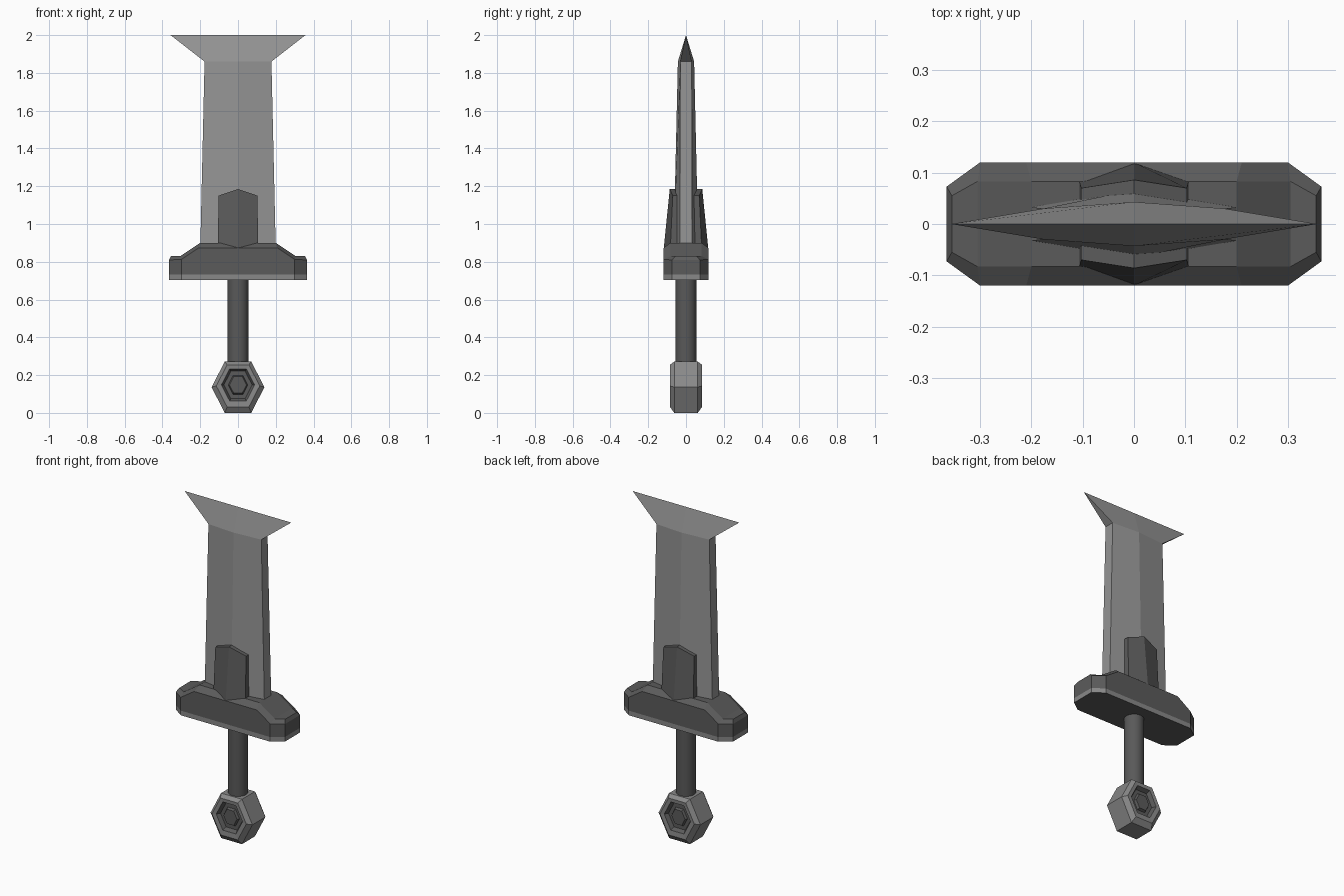
import bpy, bmesh, math

if "Cube" in bpy.data.objects:
    bpy.data.objects.remove(bpy.data.objects["Cube"])


def material(name, v):
    m = bpy.data.materials.new(name)
    m.diffuse_color = (v, v, v, 1)
    m.use_nodes = True
    m.node_tree.nodes["Principled BSDF"].inputs["Base Color"].default_value = m.diffuse_color
    return m


STEEL = material("blade steel", 0.30)
DARK = material("dark metal", 0.105)
TRIM = material("light trim", 0.25)
GRIP = material("grip grey", 0.10)


def loft(name, loops, mats, rule=None, strip_caps=False):
    """Skin a stack of equal-length loops and cap both ends."""
    bm = bmesh.new()
    rings = [[bm.verts.new(p) for p in loop] for loop in loops]
    n = len(rings[0])
    for k, (a, b) in enumerate(zip(rings, rings[1:])):
        for i in range(n):
            j = (i + 1) % n
            f = bm.faces.new((a[i], a[j], b[j], b[i]))
            f.material_index = rule(k) if rule else 0
    for ring, k in ((rings[0], -1), (rings[-1], len(rings) - 1)):
        if strip_caps:
            quads = [(ring[i], ring[i + 1], ring[n - 2 - i], ring[n - 1 - i])
                     for i in range(n // 2 - 1)]
        else:
            quads = [ring]
        for q in quads:
            f = bm.faces.new(q)
            f.material_index = rule(k) if rule else 0
    bmesh.ops.remove_doubles(bm, verts=bm.verts, dist=0.0005)
    bmesh.ops.recalc_face_normals(bm, faces=bm.faces)
    me = bpy.data.meshes.new(name)
    bm.to_mesh(me)
    bm.free()
    ob = bpy.data.objects.new(name, me)
    bpy.context.collection.objects.link(ob)
    for m in mats:
        me.materials.append(m)
    return ob


# Blade: flattened hexagonal section flaring to a chisel edge
def blade_loop(z, w, edge, mid):
    front = [(-w, -edge, z), (0, -mid, z), (w, -edge, z)]
    return front + [(x, -y, z) for x, y, z in reversed(front)]


loft("blade", [blade_loop(0.86, 0.2, 0.033, 0.066),
               blade_loop(1.86, 0.177, 0.03, 0.043),
               blade_loop(2.0, 0.357, 0, 0)], [STEEL], strip_caps=True)

# Cover plates on both faces of the blade
for s, side in ((-1, "front"), (1, "back")):
    low = [(-0.107, 0.084, 0.85), (0, 0.12, 0.85), (0.107, 0.084, 0.85),
           (0.107, 0.03, 0.85), (0, 0.03, 0.85), (-0.107, 0.03, 0.85)]
    top = [(-0.103, 0.07, 1.15), (0, 0.086, 1.185), (0.103, 0.07, 1.15),
           (0.103, 0.03, 1.15), (0, 0.03, 1.185), (-0.103, 0.03, 1.15)]
    loft(side + "_plate", [[(x, s * y, z) for x, y, z in l] for l in (low, top)],
         [DARK], strip_caps=True)


# Guard: chamfered bar with a raised middle and a light band at the bottom
def guard_loop(xs, ys, zs):
    half = [(x, -y, z) for x, y, z in zip(xs, ys, zs)]
    front = [(-x, y, z) for x, y, z in half] + half[::-1]
    return front + [(x, -y, z) for x, y, z in reversed(front)]


outer = ((0.365, 0.3, 0.21), (0.073, 0.12, 0.12))
inner = ((0.355, 0.305, 0.2), (0.055, 0.083, 0.083))
loft("guard", [guard_loop(*outer, (0.704,) * 3),
               guard_loop(*outer, (0.732,) * 3),
               guard_loop(*outer, (0.81, 0.812, 0.872)),
               guard_loop(*inner, (0.83, 0.83, 0.9))],
     [DARK, TRIM], rule=lambda k: 1 if k == 0 else 0, strip_caps=True)

# Grip: round rod
bpy.ops.mesh.primitive_cylinder_add(vertices=16, radius=0.055, depth=0.5,
                                    location=(0, 0, 0.48))
grip = bpy.context.object
grip.name = "grip"
grip.data.materials.append(GRIP)
bpy.ops.object.shade_smooth_by_angle(angle=math.radians(40))


# Pommel: hexagonal nut with a stepped recess on both faces
def hexagon(r, y, cz):
    return [(r * math.cos(i * math.pi / 3), y,
             cz + 1.12 * r * math.sin(i * math.pi / 3)) for i in range(6)]


steps = [(0.045, 0.074, 0.148), (0.052, 0.06, 0.148), (0.075, 0.06, 0.148),
         (0.088, 0.083, 0.148), (0.115, 0.085, 0.143), (0.14, 0.062, 0.136)]
rings = [hexagon(r, -y, c) for r, y, c in steps]
rings += [hexagon(r, y, c) for r, y, c in reversed(steps)]
loft("pommel", rings, [TRIM, DARK],
     rule=lambda k: 0 if 3 <= k <= 7 else 1)
